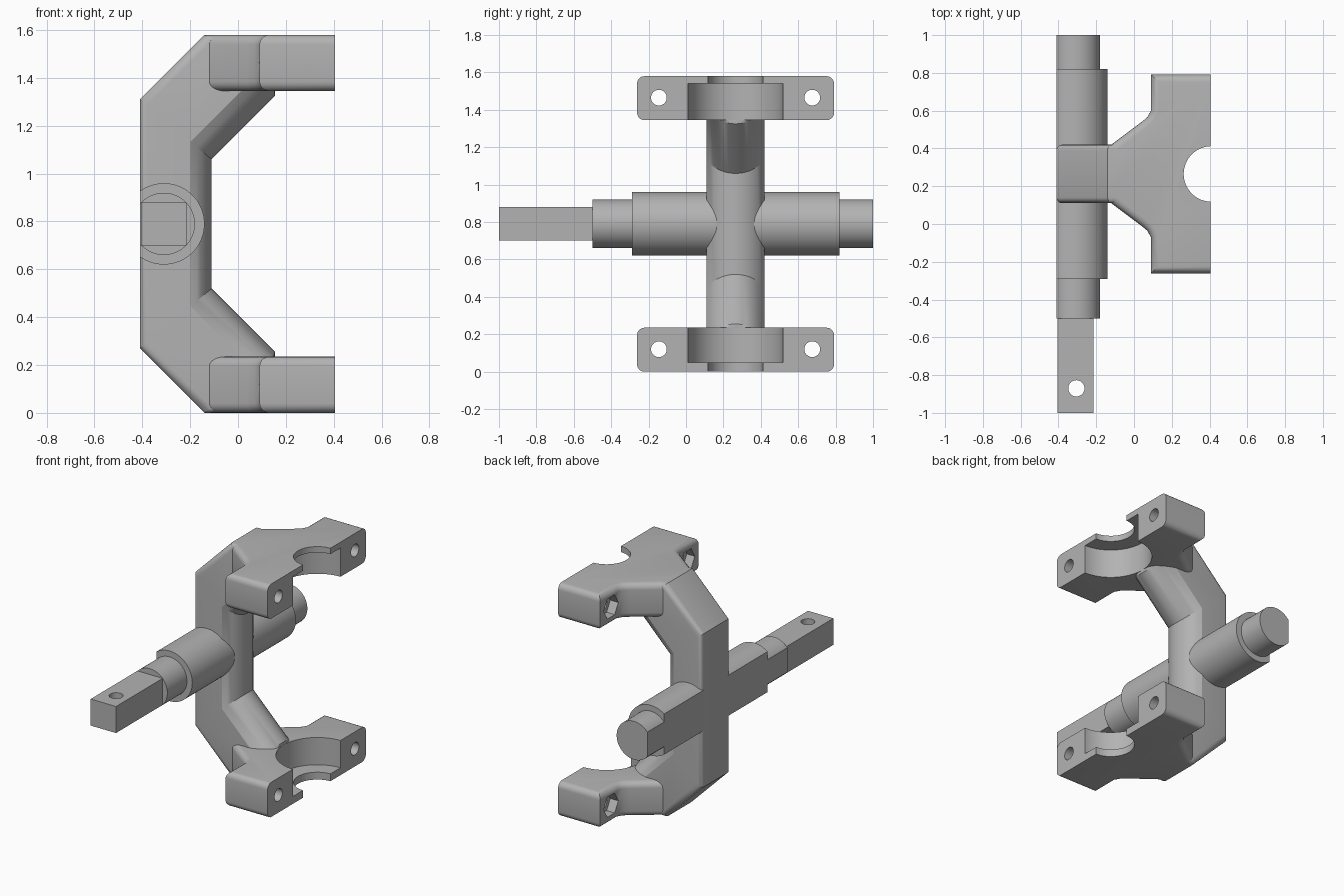
import bpy, bmesh, math
from mathutils import Matrix, Vector

cube = bpy.data.objects.get("Cube")
if cube:
    bpy.data.objects.remove(cube, do_unlink=True)

MID_Y, MID_Z, BACK = 0.265, 0.79, -0.41

grey = bpy.data.materials.new("Plain grey")
grey.use_nodes = True
grey.diffuse_color = (0.45, 0.45, 0.45, 1)
grey.node_tree.nodes["Principled BSDF"].inputs["Base Color"].default_value = (0.45, 0.45, 0.45, 1)


def make(name, bm):
    bmesh.ops.recalc_face_normals(bm, faces=bm.faces)
    mesh = bpy.data.meshes.new(name)
    bm.to_mesh(mesh)
    bm.free()
    mesh.materials.append(grey)
    ob = bpy.data.objects.new(name, mesh)
    bpy.context.collection.objects.link(ob)
    return ob


def smooth(ob, angle=30):
    bpy.ops.object.select_all(action='DESELECT')
    ob.select_set(True)
    bpy.context.view_layer.objects.active = ob
    bpy.ops.object.shade_smooth_by_angle(angle=math.radians(angle))


def cylinder(name, axis, start, end, radius, sides=64, spin=0):
    """Cylinder between two points along a main axis."""
    a, b = Vector(start), Vector(end)
    turn = {'X': Matrix.Rotation(math.pi / 2, 4, 'Y'),
            'Y': Matrix.Rotation(math.pi / 2, 4, 'X'),
            'Z': Matrix.Identity(4)}[axis]
    bm = bmesh.new()
    bmesh.ops.create_cone(bm, cap_ends=True, segments=sides, radius1=radius, radius2=radius,
                          depth=(b - a).length,
                          matrix=Matrix.Translation((a + b) / 2) @ turn @ Matrix.Rotation(spin, 4, 'Z'))
    return make(name, bm)


def cut(ob, cutters):
    """Subtract the cutters, bake the result and remove the cutters."""
    for c in cutters:
        c.hide_render = True
        m = ob.modifiers.new("cut", 'BOOLEAN')
        m.operation, m.solver, m.object = 'DIFFERENCE', 'EXACT', c
    bpy.context.view_layer.update()
    baked = bpy.data.meshes.new_from_object(ob.evaluated_get(bpy.context.evaluated_depsgraph_get()))
    ob.modifiers.clear()
    ob.data = baked
    for c in cutters:
        bpy.data.objects.remove(c, do_unlink=True)


# C-shaped frame: a section with filleted outer corners and a domed inner side,
# swept along paired outer and inner points
HALF, FILLET, DOME, THICK = 0.155, 0.03, 0.18, 0.30
side = []
for i in range(6):
    a = math.pi / 2 * i / 5
    side.append((FILLET * (1 - math.cos(a)), HALF - FILLET * (1 - math.sin(a))))
for i in range(9):
    y = HALF * (1 - i / 8)
    side.append((THICK - DOME + math.sqrt(DOME ** 2 - y ** 2), y))
section = side + [(d, -y) for d, y in reversed(side[:-1])]

upper = [((BACK, 1.31), (-0.11, 1.06)),
         ((-0.14, 1.58), (0.155, 1.325)),
         ((0.10, 1.575), (0.155, 1.345))]
flip = lambda p: (p[0], 2 * MID_Z - p[1])
stations = [(flip(o), flip(i)) for o, i in reversed(upper)] + upper

bm = bmesh.new()
rings = []
for outer, inner in stations:
    o, n = Vector(outer), Vector(inner)
    ring = []
    for d, y in section:
        p = o.lerp(n, d / THICK)
        ring.append(bm.verts.new((p.x, MID_Y + y, p.y)))
    rings.append(ring)
count = len(section)
for r, s in zip(rings, rings[1:]):
    for i in range(count):
        j = (i + 1) % count
        bm.faces.new((r[i], r[j], s[j], s[i]))
bm.faces.new(rings[0])
bm.faces.new(rings[-1])
smooth(make("frame", bm), 25)


# Bearing clamps: flared plates with lugs, half-round seat, bolt holes and nut pockets
def clamp(name, upper_end):
    low, high = (1.345, 1.58) if upper_end else (0.0, 0.235)
    half = [(-0.14, 0.14), (-0.12, 0.155), (0.04, 0.275), (0.07, 0.30),
            (0.09, 0.335), (0.09, 0.527), (0.405, 0.527)]
    outline = half + [(x, -y) for x, y in reversed(half)]
    bm = bmesh.new()
    base = bm.faces.new([bm.verts.new((x, MID_Y + y, low)) for x, y in outline])
    new = bmesh.ops.extrude_face_region(bm, geom=[base])["geom"]
    bmesh.ops.translate(bm, verts=[g for g in new if isinstance(g, bmesh.types.BMVert)],
                        vec=(0, 0, high - low))
    bmesh.ops.recalc_face_normals(bm, faces=bm.faces)
    # round the rims of the lugs and of the flare
    rim = [e for e in bm.edges
           if abs(e.verts[0].co.z - e.verts[1].co.z) < 0.001
           and min(v.co.x for v in e.verts) < 0.4
           and not (max(v.co.x for v in e.verts) < -0.13)]
    bmesh.ops.bevel(bm, geom=rim, offset=0.04, offset_type='OFFSET', segments=5,
                    profile=0.5, affect='EDGES', clamp_overlap=True)
    ob = make(name, bm)

    seat = (low - 0.1, 1.54) if upper_end else (0.05, high + 0.1)
    cutters = [cylinder("seat_cutter", 'Z', (0.41, MID_Y, seat[0]), (0.41, MID_Y, seat[1]), 0.255, 96),
               cylinder("shaft_cutter", 'Z', (0.41, MID_Y, low - 0.1), (0.41, MID_Y, high + 0.1), 0.147)]
    z = 1.465 if upper_end else 0.12
    for s in (-1, 1):
        y = MID_Y + s * 0.41
        cutters.append(cylinder("bolt_cutter", 'X', (0, y, z), (0.6, y, z), 0.042, 40))
        cutters.append(cylinder("nut_cutter", 'X', (0.06, y, z), (0.15, y, z), 0.078, 6))
    cut(ob, cutters)
    smooth(ob, 30)


clamp("upper_clamp", True)
clamp("lower_clamp", False)


# Cross axle: stepped round bar with a flat back
AXLE_X = -0.31
for name, y0, y1, radius in (("axle_body", -0.29, 0.82, 0.17),
                             ("front_journal", -0.50, -0.29, 0.13),
                             ("back_journal", 0.82, 1.0, 0.13)):
    ob = cylinder(name, 'Y', (AXLE_X, y0, MID_Z), (AXLE_X, y1, MID_Z), radius, 80)
    bm = bmesh.new()
    bm.from_mesh(ob.data)
    bmesh.ops.bisect_plane(bm, geom=bm.verts[:] + bm.edges[:] + bm.faces[:],
                           plane_co=(BACK, 0, 0), plane_no=(-1, 0, 0), clear_outer=True)
    bmesh.ops.holes_fill(bm, edges=[e for e in bm.edges if e.is_boundary], sides=0)
    bmesh.ops.recalc_face_normals(bm, faces=bm.faces)
    bm.to_mesh(ob.data)
    bm.free()
    smooth(ob)

# Square tang with a cross hole
bm = bmesh.new()
bmesh.ops.create_cube(bm, size=1, matrix=Matrix.Translation((-0.31, -0.75, MID_Z))
                      @ Matrix.Diagonal((0.19, 0.5, 0.18, 1)))
tang = make("square_tang", bm)
cut(tang, [cylinder("pin_cutter", 'Z', (-0.305, -0.87, 0.5), (-0.305, -0.87, 1.1), 0.043, 40)])
smooth(tang)
